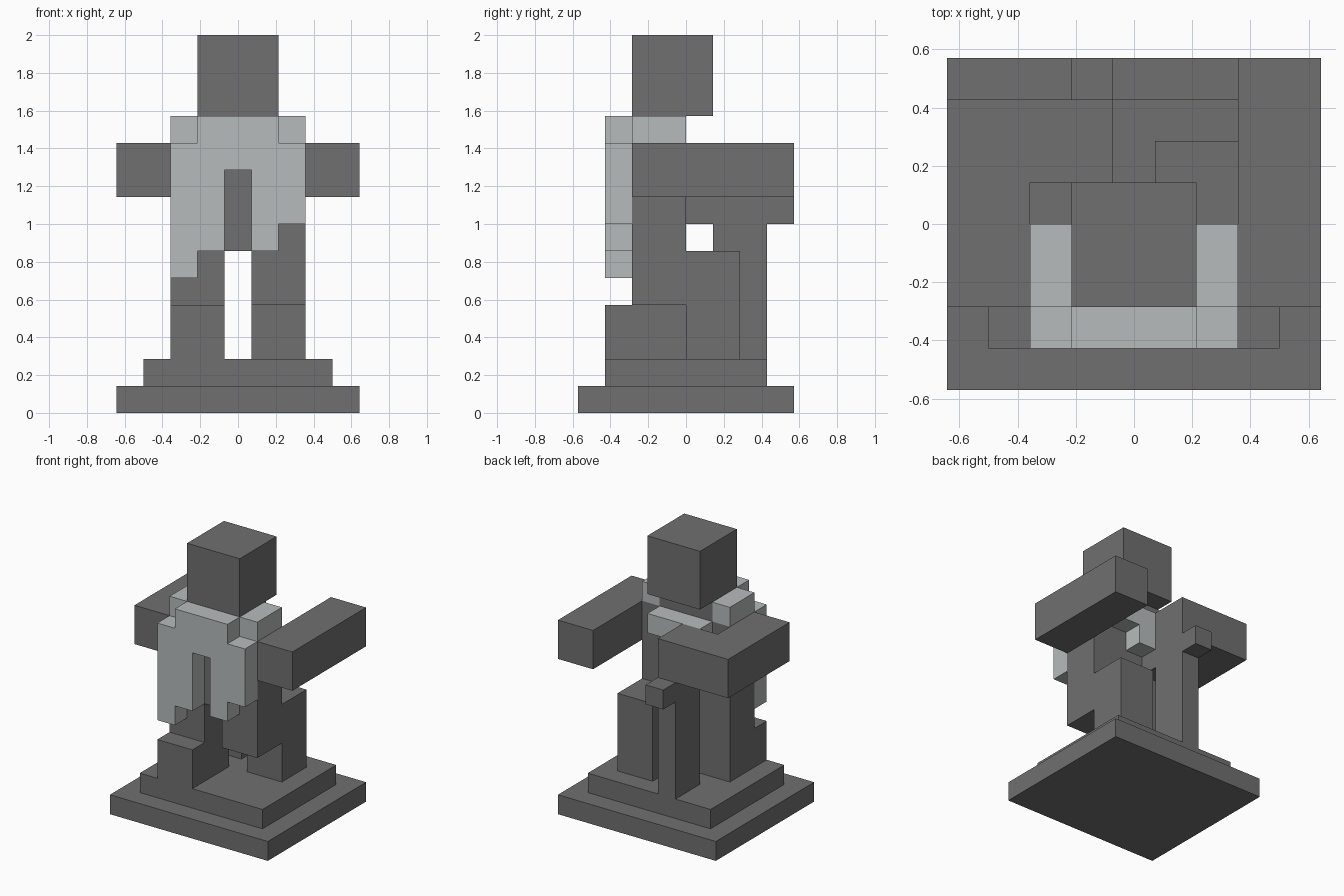
import bpy
import bmesh
from mathutils import Vector

U = 1 / 7  # size of one block

cube = bpy.data.objects.get("Cube")
if cube:
    bpy.data.objects.remove(cube, do_unlink=True)


def material(name, color):
    mat = bpy.data.materials.new(name)
    mat.use_nodes = True
    mat.diffuse_color = color
    mat.node_tree.nodes["Principled BSDF"].inputs["Base Color"].default_value = color
    return mat


STONE = material("dark grey", (0.162, 0.162, 0.162, 1))
CLOTH = material("pale grey", (0.47, 0.50, 0.50, 1))


def prism(name, axis, lo, hi, profile, mat):
    """Extrude a profile, in block units, from lo to hi along an axis."""
    place = {
        "x": lambda a, b, d: (d, a, b),
        "y": lambda a, b, d: (a, d, b),
        "z": lambda a, b, d: (a, b, d),
    }[axis]
    bm = bmesh.new()
    face = bm.faces.new([bm.verts.new(Vector(place(a, b, lo)) * U) for a, b in profile])
    ext = bmesh.ops.extrude_face_region(bm, geom=[face])
    moved = [v for v in ext["geom"] if isinstance(v, bmesh.types.BMVert)]
    bmesh.ops.translate(bm, verts=moved, vec=Vector(place(0, 0, hi - lo)) * U)
    bmesh.ops.recalc_face_normals(bm, faces=bm.faces)
    mesh = bpy.data.meshes.new(name)
    bm.to_mesh(mesh)
    bm.free()
    mesh.materials.append(mat)
    obj = bpy.data.objects.new(name, mesh)
    bpy.context.collection.objects.link(obj)
    return obj


def box(name, x, y, z, mat=STONE):
    corners = [(x[0], y[0]), (x[1], y[0]), (x[1], y[1]), (x[0], y[1])]
    return prism(name, "z", z[0], z[1], corners, mat)


# Stepped plinth
box("plinth_base", (-4.5, 4.5), (-4, 4), (0, 1))
box("plinth_step", (-3.5, 3.5), (-3, 3), (1, 2))

# Legs: the left one trails, the right one steps forward
prism("left_leg", "x", 0.5, 2.5,
      [(0, 2), (2, 2), (2, 6), (-2, 6), (-2, 4), (0, 4)], STONE)
prism("right_leg", "x", -2.5, -0.5,
      [(-3, 2), (0, 2), (0, 6), (-2, 6), (-2, 4), (-3, 4)], STONE)

# Body and head
box("torso", (-2.5, 2.5), (-2, 0), (6, 10))
box("neck", (-1.5, 1.5), (-2, 0), (10, 11))
box("head", (-1.5, 1.5), (-2, 1), (11, 14))

# Arms: the left one reaches back, the right one bends behind the body
box("left_arm", (2.5, 4.5), (-2, 4), (8, 10))
prism("right_arm", "z", 8, 10,
      [(-4.5, -2), (-2.5, -2), (-2.5, 1), (-0.5, 1), (-0.5, 3), (-4.5, 3)], STONE)

# Sword planted behind the body
box("sword_blade", (-1.5, -0.5), (1, 3), (2, 7))
box("sword_guard", (-1.5, -0.5), (0, 4), (7, 8))

# Ragged open vest, shoulder pads and hanging hood
prism("vest_front", "y", -3, -2,
      [(-2.5, 5), (-1.5, 5), (-1.5, 6), (-0.5, 6), (-0.5, 9), (0.5, 9),
       (0.5, 6), (1.5, 6), (1.5, 7), (2.5, 7), (2.5, 10), (1.5, 10),
       (1.5, 11), (-1.5, 11), (-1.5, 10), (-2.5, 10)], CLOTH)
for side, x in (("left", (1.5, 2.5)), ("right", (-2.5, -1.5))):
    box(side + "_shoulder_pad", x, (-2, 0), (10, 11), CLOTH)
prism("hood", "y", 0, 1,
      [(-0.5, 8), (0.5, 8), (0.5, 9), (1.5, 9), (1.5, 10),
       (-1.5, 10), (-1.5, 9), (-0.5, 9)], CLOTH)
